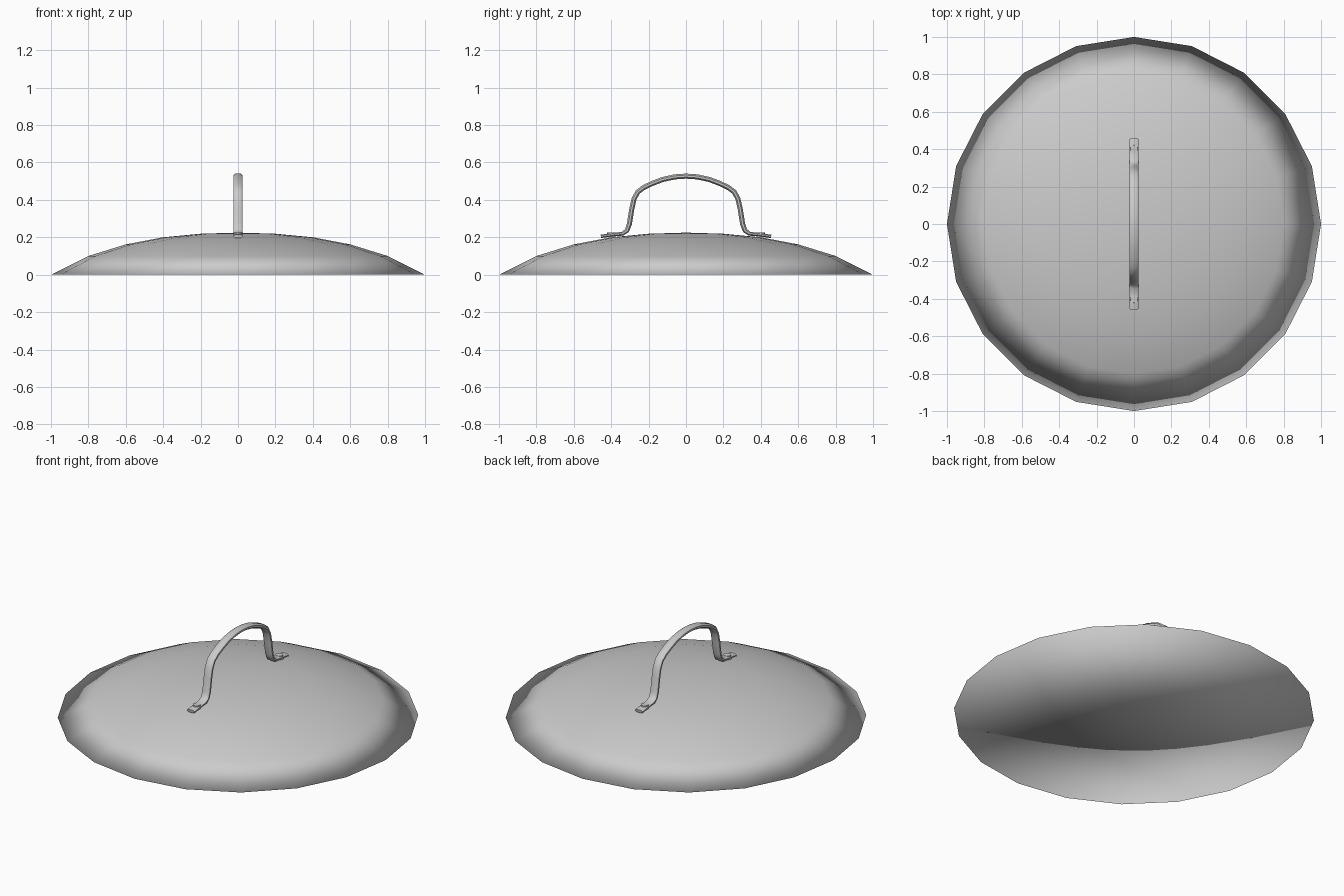
import bpy, bmesh, math
from mathutils import Vector

if "Cube" in bpy.data.objects:
    bpy.data.objects.remove(bpy.data.objects["Cube"])


def finish(bm, name, angle=None):
    bmesh.ops.recalc_face_normals(bm, faces=bm.faces)
    me = bpy.data.meshes.new(name)
    bm.to_mesh(me)
    bm.free()
    ob = bpy.data.objects.new(name, me)
    bpy.context.collection.objects.link(ob)
    for p in me.polygons:
        p.use_smooth = True
    if angle:
        bpy.ops.object.select_all(action='DESELECT')
        bpy.context.view_layer.objects.active = ob
        ob.select_set(True)
        bpy.ops.object.shade_smooth_by_angle(angle=math.radians(angle))
    return ob


# Lid: 20-sided lathed dome, closed underneath with a fan
SIDES = 20
profile = [(1, 0), (0.8, 0.1), (0.6, 0.162), (0.4, 0.2), (0.2, 0.219)]
bm = bmesh.new()
rings = [[bm.verts.new((r * math.cos(2 * math.pi * i / SIDES),
                        r * math.sin(2 * math.pi * i / SIDES), z))
          for i in range(SIDES)] for r, z in profile]
for a, b in zip(rings, rings[1:]):
    for i in range(SIDES):
        j = (i + 1) % SIDES
        bm.faces.new((a[i], a[j], b[j], b[i]))
for ring, z in ((rings[0], 0), (rings[-1], 0.225)):
    c = bm.verts.new((0, 0, z))
    for i in range(SIDES):
        bm.faces.new((ring[i], ring[(i + 1) % SIDES], c))
finish(bm, "lid")

# Handle: rounded strap swept along a mirrored path (y, z, thickness)
half = [(-0.455, 0.205, 0.018), (-0.375, 0.216, 0.018), (-0.34, 0.219, 0.022),
        (-0.316, 0.235, 0.026), (-0.303, 0.27, 0.027), (-0.29, 0.35, 0.027),
        (-0.278, 0.405, 0.027), (-0.258, 0.442, 0.027), (-0.225, 0.467, 0.027),
        (-0.18, 0.488, 0.027), (-0.125, 0.509, 0.027), (-0.06, 0.523, 0.027)]
path = half + [(0, 0.527, 0.027)] + [(-y, z, t) for y, z, t in reversed(half)]
section = [(0.025, 0.2), (0.014, 0.5), (-0.014, 0.5), (-0.025, 0.2),
           (-0.025, -0.2), (-0.014, -0.5), (0.014, -0.5), (0.025, -0.2)]
bm = bmesh.new()
loops = []
for i, (y, z, t) in enumerate(path):
    p, q = path[max(i - 1, 0)], path[min(i + 1, len(path) - 1)]
    d = Vector((q[0] - p[0], q[1] - p[1])).normalized()
    loops.append([bm.verts.new((u, y - d.y * v * t, z + d.x * v * t))
                  for u, v in section])
for a, b in zip(loops, loops[1:]):
    for i in range(8):
        j = (i + 1) % 8
        bm.faces.new((a[i], a[j], b[j], b[i]))
bm.faces.new(loops[0])
bm.faces.new(loops[-1])
finish(bm, "handle", 50)

# Rivets on the handle feet
for side, name in ((-1, "front_rivet"), (1, "back_rivet")):
    bm = bmesh.new()
    bmesh.ops.create_cone(bm, cap_ends=True, segments=16, radius1=0.023,
                          radius2=0.021, depth=0.024)
    bmesh.ops.translate(bm, verts=bm.verts, vec=(0, side * 0.4, 0.214))
    finish(bm, name, 40)
